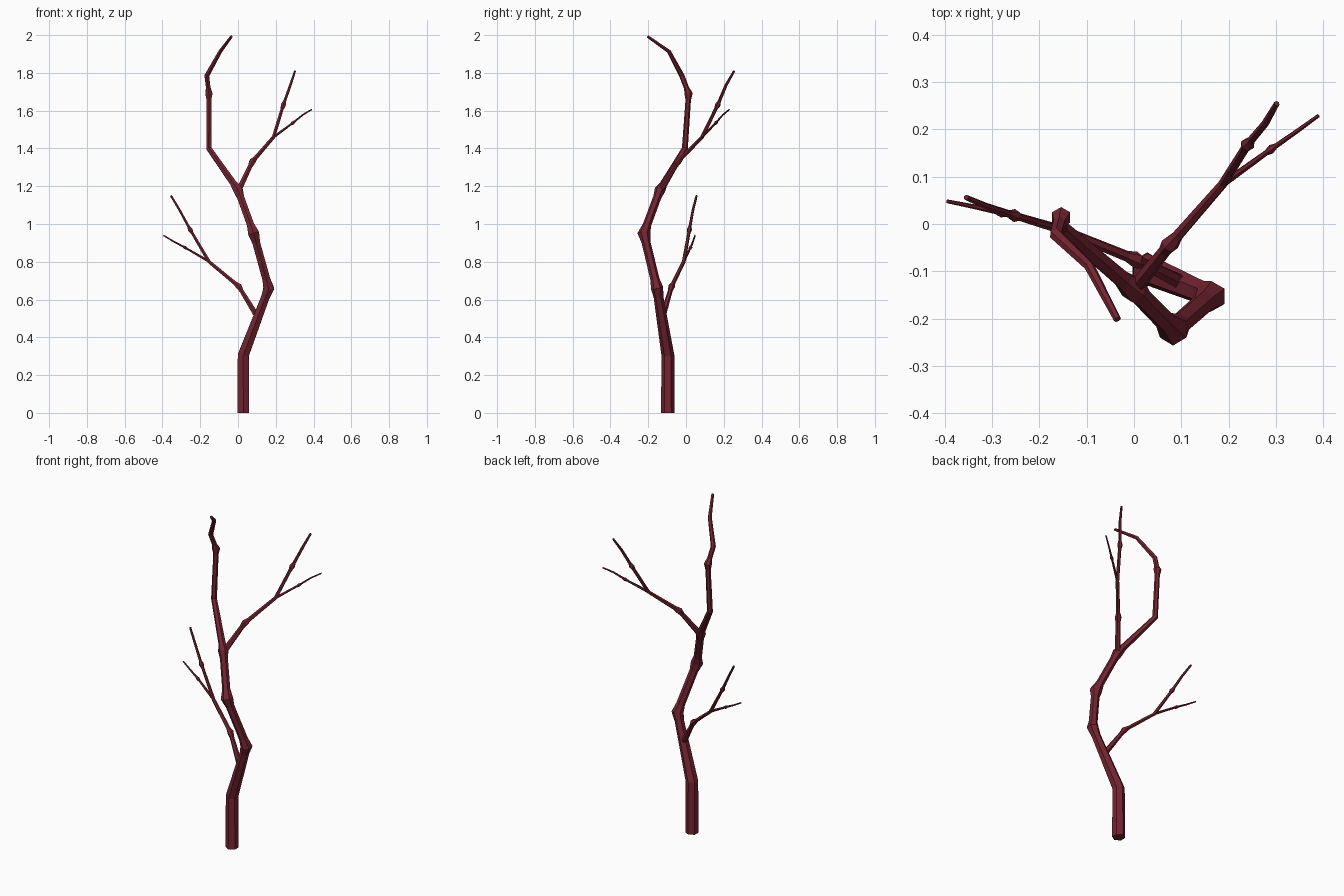
import bpy, bmesh, math
from mathutils import Vector

bark = bpy.data.materials.new("dark red bark")
bark.diffuse_color = (0.18, 0.018, 0.03, 1)
SIDES = 6


def limb(name, nodes):
    """Six-sided tapering tube; nodes are (x, y, z, radius, knob radius or 0)."""
    pts = [Vector(n[:3]) for n in nodes]
    rings = []  # (centre, tangent, radius)
    for i, (p, n) in enumerate(zip(pts, nodes)):
        before = (p - pts[i - 1]).normalized() if i else None
        after = (pts[i + 1] - p).normalized() if i < len(pts) - 1 else None
        tan = ((before or after) + (after or before)).normalized()
        r, knob = n[3], n[4]
        if knob and before and after:
            d = knob * 1.5  # swelling tapers off either side of the joint
            rings += [(p - before * d, before, r * 1.03), (p, tan, knob),
                      (p + after * d, after, r * 0.97)]
        else:
            rings.append((p, tan, r))
    bm = bmesh.new()
    loops = []
    for c, t, r in rings:
        u = Vector((0, 1, 0))
        u = (u - t * u.dot(t)).normalized()
        v = t.cross(u)
        loops.append([bm.verts.new(c + r * (u * math.cos(a) + v * math.sin(a)))
                      for a in (2 * math.pi * k / SIDES for k in range(SIDES))])
    for a, b in zip(loops, loops[1:]):
        for k in range(SIDES):
            j = (k + 1) % SIDES
            bm.faces.new((a[k], a[j], b[j], b[k]))
    bm.faces.new(loops[0][::-1])
    bm.faces.new(loops[-1])
    bmesh.ops.recalc_face_normals(bm, faces=bm.faces)
    me = bpy.data.meshes.new(name)
    bm.to_mesh(me)
    bm.free()
    me.materials.append(bark)
    bpy.context.collection.objects.link(bpy.data.objects.new(name, me))


# Trunk, winding up to the highest tip
limb("trunk", [
    (0.028, -0.096, 0.0, 0.036, 0), (0.028, -0.096, 0.305, 0.034, 0),
    (0.163, -0.153, 0.66, 0.025, 0.033), (0.083, -0.223, 0.95, 0.023, 0.034),
    (0.0, -0.138, 1.18, 0.021, 0.029), (-0.154, -0.006, 1.40, 0.016, 0),
    (-0.154, 0.014, 1.69, 0.014, 0.022), (-0.165, -0.022, 1.785, 0.014, 0),
    (-0.094, -0.09, 1.913, 0.011, 0), (-0.035, -0.202, 1.992, 0.008, 0)])

# Upper right branch and its fork
limb("upper_branch", [
    (0.0, -0.138, 1.17, 0.017, 0), (0.076, -0.043, 1.33, 0.013, 0.019),
    (0.188, 0.085, 1.46, 0.010, 0), (0.24, 0.168, 1.63, 0.009, 0.015),
    (0.277, 0.212, 1.735, 0.008, 0), (0.302, 0.255, 1.81, 0.006, 0)])
limb("upper_twig", [
    (0.186, 0.083, 1.458, 0.008, 0), (0.29, 0.158, 1.535, 0.006, 0.010),
    (0.343, 0.195, 1.578, 0.005, 0), (0.39, 0.229, 1.606, 0.004, 0)])

# Lower left branch and its fork
limb("lower_branch", [
    (0.105, -0.126, 0.505, 0.017, 0), (0.004, -0.076, 0.67, 0.012, 0.018),
    (-0.153, -0.012, 0.80, 0.010, 0), (-0.253, 0.018, 0.97, 0.008, 0.014),
    (-0.31, 0.037, 1.075, 0.007, 0), (-0.355, 0.056, 1.15, 0.006, 0)])
limb("lower_twig", [
    (-0.151, -0.013, 0.80, 0.008, 0), (-0.28, 0.024, 0.875, 0.006, 0.010),
    (-0.34, 0.037, 0.907, 0.005, 0), (-0.395, 0.048, 0.94, 0.004, 0)])
